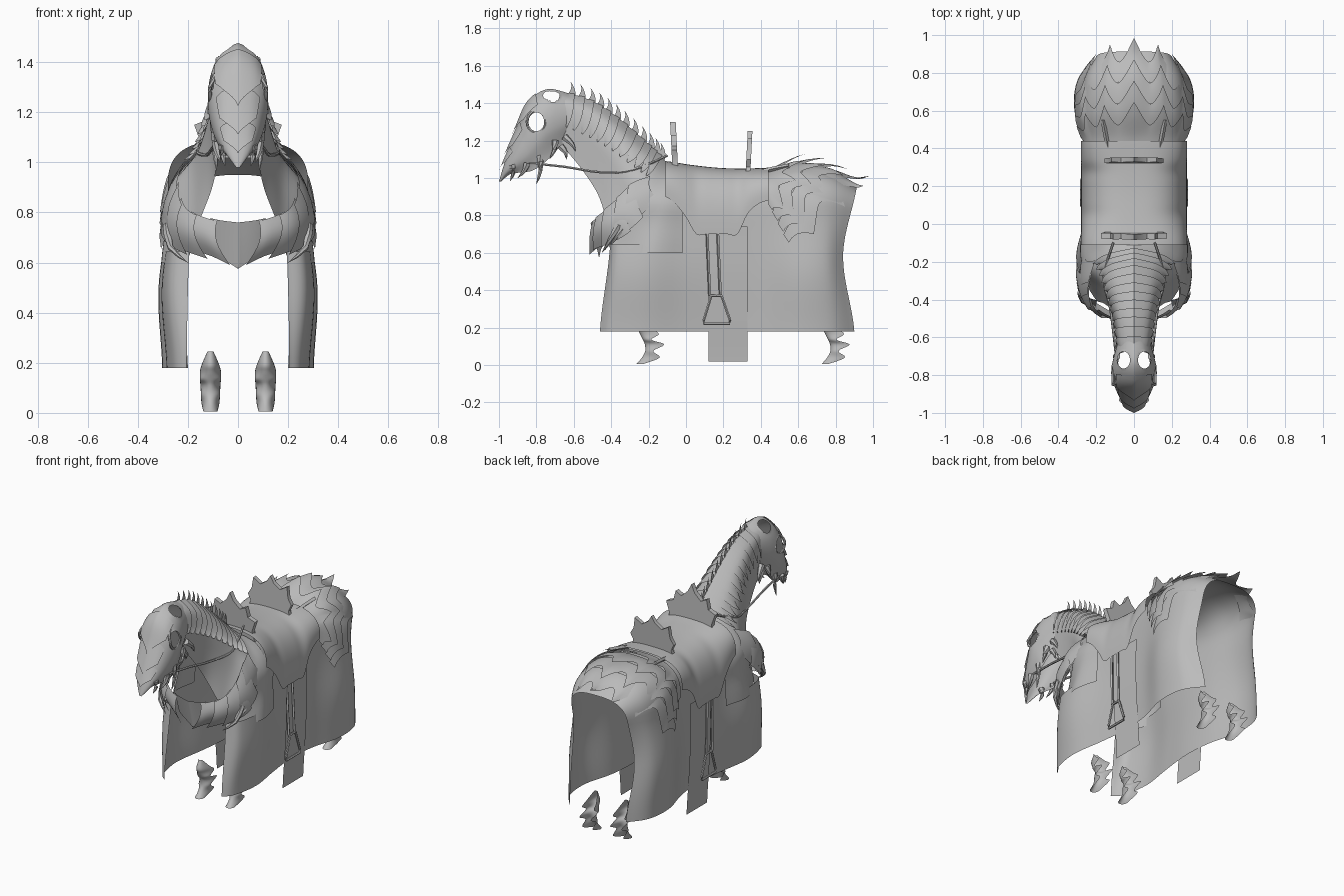
import bpy, bmesh, math
from mathutils import Vector

cube = bpy.data.objects.get("Cube")
if cube:
    bpy.data.objects.remove(cube, do_unlink=True)

steel = bpy.data.materials.new("plain_grey")
steel.use_nodes = True
GREY = (0.5, 0.5, 0.5, 1)
steel.diffuse_color = GREY
steel.node_tree.nodes["Principled BSDF"].inputs["Base Color"].default_value = GREY
made = []


def finish(name, bm):
    bmesh.ops.recalc_face_normals(bm, faces=bm.faces)
    mesh = bpy.data.meshes.new(name)
    bm.to_mesh(mesh)
    bm.free()
    mesh.materials.append(steel)
    obj = bpy.data.objects.new(name, mesh)
    bpy.context.collection.objects.link(obj)
    made.append(obj)


def spline(keys, t):
    """Smooth curve through evenly spaced keys."""
    n = len(keys) - 1
    x = min(max(t, 0), 1) * n
    i = min(int(x), n - 1)
    f = x - i
    rows = zip(keys[max(i - 1, 0)], keys[i], keys[i + 1], keys[min(i + 2, n)])
    return [b + f * (c - a + f * (2 * a - 5 * b + 4 * c - d + f * (3 * (b - c) + d - a))) / 2
            for a, b, c, d in rows]


def sheet(name, fn, nu, nv, keep=None, holes=()):
    """Surface grid fn(u, s): u runs 0..1, s runs -1..1 across the body."""
    bm = bmesh.new()
    grid = [[bm.verts.new(fn(i / nu, 2 * j / nv - 1)) for j in range(nv + 1)] for i in range(nu + 1)]
    inside = set()
    for v in bm.verts:
        for test, a, b, ca, cb, ra, rb in holes:
            da, db = (v.co[a] - ca) / ra, (v.co[b] - cb) / rb
            d = math.hypot(da, db)
            if test(v.co) and 0.01 < d < 1:
                v.co[a], v.co[b] = ca + ra * da / d, cb + rb * db / d
                inside.add(v)
                break
    for i in range(nu):
        for j in range(nv):
            q = (grid[i][j], grid[i + 1][j], grid[i + 1][j + 1], grid[i][j + 1])
            if keep and not keep((i + .5) / nu, abs(2 * (j + .5) / nv - 1)):
                continue
            if not all(v in inside for v in q):
                bm.faces.new(q)
    bmesh.ops.delete(bm, geom=[v for v in bm.verts if not v.link_faces], context='VERTS')
    finish(name, bm)


def tube(name, pts, radii, sides=6):
    bm = bmesh.new()
    pts = [Vector(p) for p in pts]
    rings = []
    for i, p in enumerate(pts):
        d = pts[min(i + 1, len(pts) - 1)] - pts[max(i - 1, 0)]
        q = d.to_track_quat('Z', 'Y')
        r = radii[i] if isinstance(radii, (list, tuple)) else radii
        rings.append([bm.verts.new(p + q @ Vector((r * math.cos(k * math.tau / sides),
                      r * math.sin(k * math.tau / sides), 0))) for k in range(sides)])
    for a, b in zip(rings, rings[1:]):
        for k in range(sides):
            m = (k + 1) % sides
            bm.faces.new((a[k], a[m], b[m], b[k]))
    bm.faces.new(rings[0])
    bm.faces.new(rings[-1])
    finish(name, bm)


def horn(name, base, mid, tip, r):
    tube(name, [spline([base, mid, tip], k / 4) for k in range(5)],
         [r, r * .85, r * .6, r * .35, r * .03])


def plate(name, half, y, lean, thick):
    """Mirrored upright outline, given thickness."""
    outline = half + [(-x, z) for x, z in reversed(half) if x > 0]
    bm = bmesh.new()
    face = bm.faces.new([bm.verts.new((x, y - thick / 2 + lean * (z - 1), z)) for x, z in outline])
    out = bmesh.ops.extrude_face_region(bm, geom=[face])["geom"]
    bmesh.ops.translate(bm, vec=(0, thick, 0), verts=[g for g in out if isinstance(g, bmesh.types.BMVert)])
    finish(name, bm)


def arch(w, top, low, a):
    """Boxy half arch: a = 0 on the spine, 1 at the side."""
    c, s = max(math.cos(a * math.pi / 2), 0), math.sin(a * math.pi / 2)
    return w * s ** .7, top - (top - low) * (1 - c ** .7)


def tip(s, count):
    """Pointed scallop, one peak per scale, a peak in the middle."""
    t = (s * count / 2 + .5) % 1
    return (1 - abs(2 * t - 1)) ** 1.6


# Body cloth: y at top, middle, bottom; spine height; half widths downwards
BODY = [(-.38, -.41, -.46, 1.0, .19, .2, .205), (-.34, -.37, -.4, 1.0, .25, .275, .255),
        (-.2, -.21, -.22, 1.05, .27, .305, .285), (0, 0, 0, 1.04, .245, .265, .255),
        (.2, .2, .2, 1.03, .24, .245, .235), (.4, .4, .4, 1.03, .255, .258, .25),
        (.6, .6, .6, 1.05, .28, .315, .3), (.77, .75, .78, 1.03, .265, .3, .285),
        (.92, .84, .9, .95, .2, .22, .2)]


def body(u, s):
    yt, ym, yb, top, w1, w2, w3 = spline(BODY, u)
    a = abs(s)
    if a < .5:
        x, z = arch(w1, top, .8, a * 2)
    else:
        z = .8 - .62 * (2 * a - 1)
        x = spline([(w1,), (w2,), (w3,)], 2 * a - 1)[0]
    y = spline([(yt,), (ym,), (yb,)], (1 - z) / .82)[0]
    return math.copysign(x, s), y, z


sheet("body_cloth", body, 48, 64, lambda u, a: u > .33 or a > .62)

# Neck and shoulder cover: crest y, z; throat y, z; half width; throat half width; crest fullness
NECK = [(-.66, 1.45, -.66, 1.17, .08, .07, .78), (-.5, 1.40, -.56, 1.05, .092, .08, .78),
        (-.35, 1.30, -.47, .91, .122, .1, .72), (-.2, 1.17, -.42, .75, .175, .16, .62),
        (-.11, 1.09, -.39, .6, .262, .21, .6), (-.06, 1.06, -.2, .6, .275, .305, .66),
        (-.02, 1.05, -.02, .6, .26, .272, .72)]


def neck(t, s):
    cy, cz, ty, tz, w, tx, full = spline(NECK, t)
    a = abs(s)
    x = spline([(0,), (full * w,), (w,), (.6 * w + .4 * tx,), (tx,)], a)[0]
    k = a ** 1.4
    return math.copysign(x, s), cy + (ty - cy) * k, cz + (tz - cz) * k


sheet("neck_cover", neck, 36, 32)

# Overlapping neck lames with hooked ends, and thin curved crest fins
for k in range(12):
    def lame(u, s, k=k):
        a = abs(s)
        t = .01 + (k + 1.35 * u * (1 - .9 * a ** 4)) * .05 + .025 * a ** 3
        x, y, z = neck(t, s * (.7 - .03 * k))
        return x * (1.04 + .08 * u) + math.copysign(.006 * u, s) * a, y, z + .006 + .012 * u * (1 - a)

    def fin(u, s, k=k):
        x, y, z = neck(.055 + k * .05, 0)
        return 0, y + .022 * s * (1 - u) + .06 * u * (1 - u), z - .012 - .012 * s * (1 - u) + .09 * u
    sheet(f"neck_lame_{k + 1}", lame, 3, 24)
    sheet(f"crest_fin_{k + 1}", fin, 6, 2)

# Face guard: brow y, z; jaw y, z; half width
HEAD = [(-.62, 1.45, -.64, 1.2, .085), (-.74, 1.475, -.71, 1.13, .11), (-.84, 1.41, -.76, 1.08, .118),
        (-.9, 1.27, -.82, 1.04, .1), (-.95, 1.14, -.88, 1.03, .075), (-.98, 1.05, -.94, 1.02, .046),
        (-1.0, .98, -.99, .98, .008)]


def head(u, s):
    ty, tz, by, bz, w = spline(HEAD, u)
    a = abs(s)
    k = a ** 1.6
    x = w * spline([(0,), (.6,), (.95,), (1,), (.72,)], a)[0]
    return math.copysign(x, s), ty + (by - ty) * k, tz + (bz - tz) * k


sheet("face_guard", head, 60, 64, holes=[
    (lambda c: True, 1, 2, -.8, 1.3, .042, .05),
    (lambda c: c.z > 1.36, 0, 1, .055, -.72, .034, .045),
    (lambda c: c.z > 1.36, 0, 1, -.055, -.72, .034, .045)])
# Pointed plates stepping down the nose
for k, (start, length, spread) in enumerate(((.26, .3, .34), (.46, .26, .36), (.63, .24, .4))):
    def nose(u, s, start=start, length=length, spread=spread):
        x, y, z = head(start + length * u * (1 - .55 * abs(s)), s * spread)
        return x * 1.06, y - .004 - .012 * u, z + .004
    sheet(f"nose_plate_{k + 1}", nose, 8, 12)

for side, m in (("left", 1), ("right", -1)):
    # Brow rim, cheek spikes and reins
    tube(f"{side}_eye_rim", [(m * (.112 - .025 * max(math.sin(a), 0)), -.8 + .05 * math.cos(a), 1.3 + .058 * math.sin(a))
                             for a in [k * math.tau / 20 for k in range(21)]], .008)
    for k, (b, t) in enumerate([((.085, -.78, 1.12), (.085, -.8, .965)), ((.085, -.85, 1.08), (.07, -.9, 1.0)),
                                ((.09, -.7, 1.2), (.1, -.73, 1.1)), ((.085, -.65, 1.22), (.1, -.59, 1.14)),
                                ((.07, -.67, 1.17), (.075, -.64, 1.1)), ((.06, -.93, 1.07), (.05, -.94, .985))]):
        mid = ((b[0] + t[0]) / 2 + .006, (b[1] + t[1]) / 2 + .012, (b[2] + t[2]) / 2)
        horn(f"{side}_cheek_spike_{k + 1}", *[(m * p[0], p[1], p[2]) for p in (b, mid, t)], .02)
    rein = [(.08, -.84, 1.08), (.1, -.65, 1.06), (.125, -.45, 1.03), (.16, -.28, 1.045), (.11, -.1, 1.12)]
    tube(f"{side}_rein", [(m * x, y, z) for x, y, z in [spline(rein, k / 16) for k in range(17)]], .007)

# Rump armour: four fanned rows of long pointed scales
RUMP_TOP = [(1.05,), (1.075,), (1.045,), (.955,)]
RUMP_WIDTH = [(.27,), (.298,), (.3,), (.28,), (.245,)]
for row in range(4):
    def rump(u, s, row=row):
        start, end = max(.115 * row - .03, 0), .085 + .113 * row
        point = u * u * tip(s, 7)
        r = start + (end - start) * u + .12 * point
        phi = abs(s) * math.pi / 2
        y = .44 + r * max(math.cos(phi * .92), 0) ** .65
        drop = .19 + .56 * r
        low = math.sin(phi) ** 2
        z = spline(RUMP_TOP, (y - .44) / .5)[0] - drop * (1 - max(math.cos(phi), 0) ** .8)
        x = spline(RUMP_WIDTH, (y - .44) / .5)[0] * math.sin(phi) ** .85
        return (math.copysign(x * (1 + .04 * u + .02 * point), s), y - .02 * low * point,
                z + .012 * u + (.045 - .08 * low) * point)
    sheet(f"rump_scales_{row + 1}", rump, 6, 112)

# Chest armour: path from the centre to the shoulder; half height; inward lean of the top edge
CHEST = [(0, -.475, .675, .085, 0), (.1, -.47, .705, .07, 0), (.2, -.43, .735, .08, .01),
         (.255, -.35, .79, .1, .03), (.258, -.27, .87, .1, .04), (.225, -.18, .95, .06, .03)]


def breastplate(u, s):
    x, y, z, h, lean = spline(CHEST, abs(s) * .22)
    return math.copysign(x, s), y - .02 + .045 * u - .015 * (1 - abs(s)), z + h * (1 - 2 * u) - .015 * u * (1 - abs(s))


sheet("breastplate", breastplate, 6, 16)
for side, m in (("left", 1), ("right", -1)):
    for k in range(5):
        # Each plate overlaps the next and hooks down towards the middle
        def chest_plate(u, s, k=k, m=m):
            v = (s + 1) / 2
            x, y, z, h, lean = spline(CHEST, .13 + k * .16 + .23 * v)
            hook = u ** 2 * (1 - v) ** 2
            lift = .012 + .014 * (1 - v) + .02 * math.sin(u * math.pi)
            return (m * (x + lift * .8 - .05 * hook - lean * (1 - 2 * u)), y - lift + .035 * u - .05 * hook,
                    z + h * (1 - 2 * u) - .03 * hook)
        sheet(f"{side}_chest_plate_{k + 1}", chest_plate, 8, 8)
    for k, (base, mid, end) in enumerate([((.28, -.36, .75), (.27, -.41, .66), (.2, -.45, .6)),
                                          ((.28, -.28, .8), (.285, -.35, .71), (.25, -.41, .635))]):
        horn(f"{side}_chest_hook_{k + 1}", *[(m * x, y, z) for x, y, z in (base, mid, end)], .02)

# Saddle with front and back rests
FLAP = [(.9,), (.86,), (.79,), (.7,), (.7,), (.7,), (.7,), (.7,), (.81,), (.86,), (.88,)]


def saddle(u, s):
    top = spline([(1.09,), (1.07,), (1.055,), (1.05,), (1.055,)], u)[0]
    x, z = arch(.28, top, spline(FLAP, u)[0], abs(s))
    return math.copysign(x, s), -.11 + .55 * u, z


sheet("saddle", saddle, 40, 48)
plate("saddle_front_rest", [(0, 1.3), (.025, 1.25), (.07, 1.21), (.11, 1.23), (.125, 1.17), (.175, 1.15),
                            (.15, 1.08), (.17, 1.02), (.1, 1.04), (0, 1.05)], -.055, -.05, .03)
plate("saddle_back_rest", [(0, 1.25), (.025, 1.21), (.07, 1.18), (.12, 1.21), (.13, 1.14), (.155, 1.1),
                           (.135, 1.06), (.15, 1.01), (0, 1.02)], .33, .05, .025)

for side, m in (("left", 1), ("right", -1)):
    # Hanging girth panel, stirrup and its straps, rump straps
    def girth(u, s, m=m):
        x = spline([(.258,), (.261,), (.25,), (.235,)], u)[0]
        return m * x, .225 + .105 * s, .74 - .72 * u
    sheet(f"{side}_girth_panel", girth, 16, 2)
    for k, y in enumerate((.115, .172)):
        tube(f"{side}_stirrup_strap_{k + 1}", [(m * .27, y - .003, .72), (m * .275, y + .012, .37)], .008, 4)
    loop = [(.135, .37), (.19, .37), (.235, .24), (.235, .22), (.095, .22), (.095, .24), (.135, .37), (.19, .37)]
    tube(f"{side}_stirrup", [(m * .277, y, z) for y, z in loop], .008)
    tube(f"{side}_rump_strap", [(m * .135, .39, 1.03), (m * .15, .47, 1.05), (m * .165, .55, 1.065)], .012, 4)

    # Hoof guards with finned back edges: height, front y, back y, half width
    HOOF = [(.245, -.235, -.225, .012), (.195, -.255, -.18, .034), (.165, -.245, -.145, .042),
            (.135, -.23, -.185, .042), (.11, -.22, -.115, .04), (.075, -.218, -.175, .038),
            (.04, -.235, -.14, .036), (.005, -.265, -.23, .028)]
    for place, shift in (("front", 0), ("rear", .99)):
        def hoof(u, s, m=m, shift=shift):
            z, f, b, w = spline(HOOF, u)
            a = s * math.pi / 2
            return m * .11 + w * math.sin(a), shift + b + (f - b) * math.cos(a), z
        sheet(f"{place}_{side}_hoof_guard", hoof, 28, 14)

# Smooth shading with sharp creases kept
bpy.ops.object.select_all(action='DESELECT')
for obj in made:
    obj.select_set(True)
bpy.context.view_layer.objects.active = made[0]
bpy.ops.object.shade_smooth_by_angle(angle=math.radians(40))
